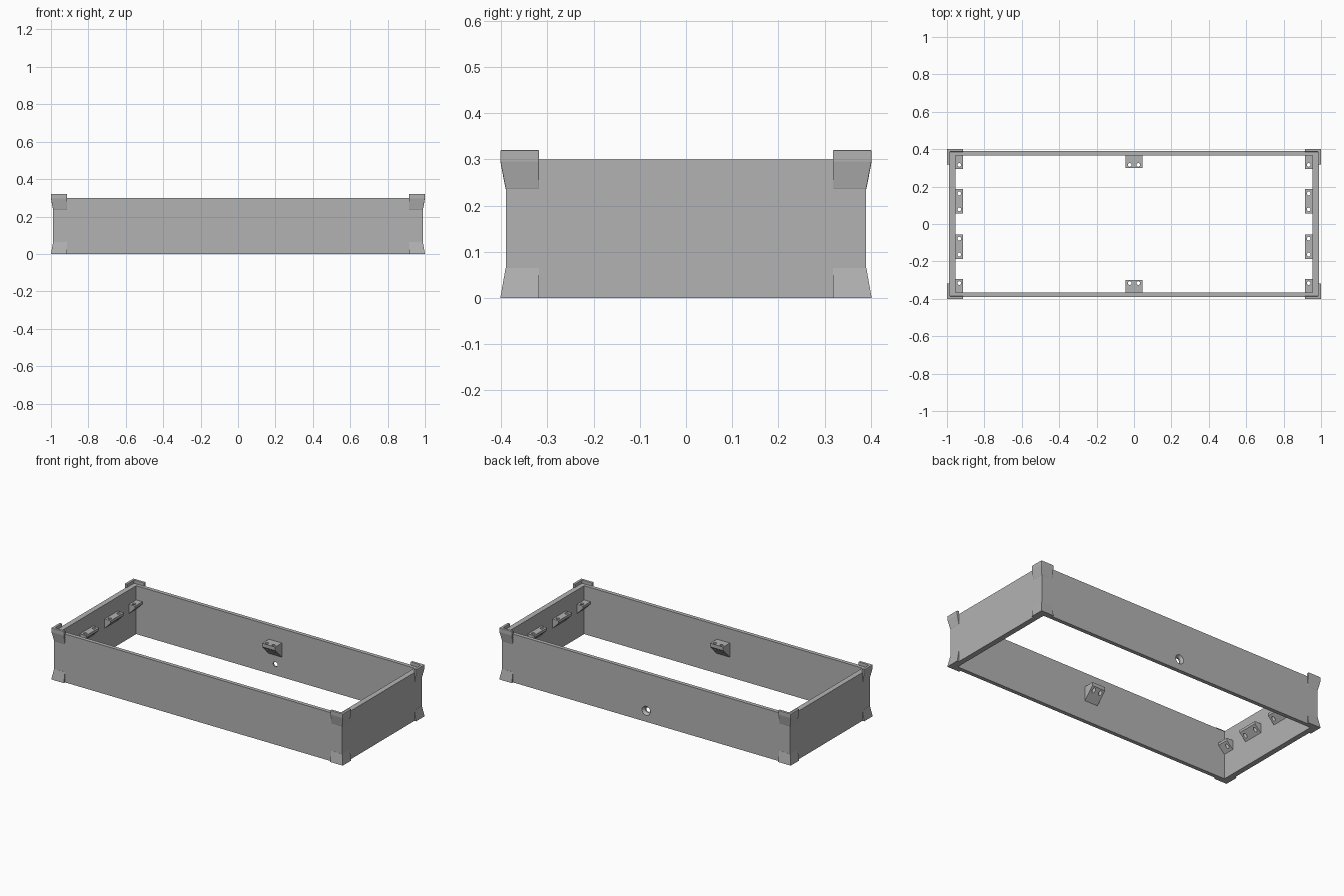
import bpy
import bmesh
from mathutils import Vector

if "Cube" in bpy.data.objects:
    bpy.data.objects.remove(bpy.data.objects["Cube"], do_unlink=True)

OUT_X, OUT_Y = 0.988, 0.39      # outer faces of the walls
IN_X, IN_Y = 0.955, 0.366       # inner faces of the walls
WALL_TOP = 0.30
SHELF_Z = 0.212                 # top of the bracket plates

grey = bpy.data.materials.new("plain grey")
grey.use_nodes = True
grey.diffuse_color = (0.45, 0.45, 0.45, 1)
grey.node_tree.nodes["Principled BSDF"].inputs["Base Color"].default_value = grey.diffuse_color


def loft(name, rings, cyclic=False):
    """Skin a list of equal point rings; cap the ends unless the loft is cyclic."""
    bm = bmesh.new()
    loops = [[bm.verts.new(p) for p in ring] for ring in rings]
    n = len(loops[0])
    pairs = list(zip(loops, loops[1:]))
    if cyclic:
        pairs.append((loops[-1], loops[0]))
    else:
        bm.faces.new(loops[0])
        bm.faces.new(loops[-1])
    for a, b in pairs:
        for i in range(n):
            j = (i + 1) % n
            bm.faces.new((a[i], a[j], b[j], b[i]))
    bmesh.ops.recalc_face_normals(bm, faces=bm.faces)
    mesh = bpy.data.meshes.new(name)
    bm.to_mesh(mesh)
    bm.free()
    obj = bpy.data.objects.new(name, mesh)
    bpy.context.collection.objects.link(obj)
    mesh.materials.append(grey)
    return obj


def apply(obj, mod):
    bpy.context.view_layer.objects.active = obj
    bpy.ops.object.modifier_apply(modifier=mod.name)


def drill(obj, location, r1, r2, depth, rotation=(0, 0, 0)):
    """Cut a round or tapered hole."""
    bpy.ops.mesh.primitive_cone_add(vertices=24, radius1=r1, radius2=r2, depth=depth,
                                    location=location, rotation=rotation)
    cutter = bpy.context.object
    cutter.hide_render = True
    mod = obj.modifiers.new("hole", "BOOLEAN")
    mod.operation = "DIFFERENCE"
    mod.solver = "EXACT"
    mod.object = cutter
    apply(obj, mod)
    bpy.data.objects.remove(cutter, do_unlink=True)


def rectangle(x, y, z):
    return [(-x, -y, z), (x, -y, z), (x, y, z), (-x, y, z)]


# Open frame of four walls
frame = loft("frame_walls", [rectangle(OUT_X, OUT_Y, 0), rectangle(OUT_X, OUT_Y, WALL_TOP),
                             rectangle(IN_X, IN_Y, WALL_TOP), rectangle(IN_X, IN_Y, 0)],
             cyclic=True)

# Countersunk hole low in the back wall
quarter = 1.5708
mid_y = (OUT_Y + IN_Y) / 2
drill(frame, (0, mid_y, 0.068), 0.015, 0.015, 0.1, (quarter, 0, 0))
drill(frame, (0, OUT_Y - 0.006, 0.068), 0.032, 0.014, 0.02, (quarter, 0, 0))


# Flared L-shaped corner guards
def corner(sx, sy, flare, z, inset):
    x0, y0 = 0.914, 0.318
    x1, y1 = OUT_X + flare, OUT_Y + flare
    xi, yi = OUT_X - inset, OUT_Y - inset
    outline = [(x1, y1), (x1, y0), (xi, y0), (xi, yi), (x0, yi), (x0, y1)]
    return [(sx * x, sy * y, z) for x, y in outline]


for sx, side in ((-1, "right"), (1, "left")):
    for sy, end in ((-1, "front"), (1, "back")):
        loft(f"{end}_{side}_foot_guard",
             [corner(sx, sy, 0.012, 0, 0.003), corner(sx, sy, 0.0005, 0.065, 0.003)])
        guard = loft(f"{end}_{side}_top_guard",
                     [corner(sx, sy, 0.0005, 0.235, 0.004), corner(sx, sy, 0.012, 0.295, 0.004),
                      corner(sx, sy, 0.012, 0.32, 0.004)])
        bevel = guard.modifiers.new("soft_edges", "BEVEL")
        bevel.width = 0.003
        bevel.segments = 2
        bevel.limit_method = "ANGLE"
        apply(guard, bevel)


# Wedge brackets: a flat plate on a sloping gusset, drilled from above
def bracket(name, wall, inward, start, end, depth, plate, holes, hole_out):
    along = Vector((abs(inward.y), abs(inward.x), 0))
    up = Vector((0, 0, 1))
    profile = [(-0.004, SHELF_Z), (depth, SHELF_Z), (depth, SHELF_Z - plate),
               (0, SHELF_Z - plate - depth), (-0.004, SHELF_Z - plate - depth)]
    obj = loft(name, [[wall + inward * u + along * v + up * z for u, z in profile]
                      for v in (start, end)])
    for v in holes:
        drill(obj, wall + inward * hole_out + along * v + up * 0.18, 0.01, 0.01, 0.3)


for s, side in ((-1, "front"), (1, "back")):
    bracket(f"{side}_bracket", Vector((0, s * IN_Y, 0)), Vector((0, -s, 0)),
            -0.045, 0.045, 0.066, 0.022, (-0.023, 0.023), 0.05)

for s, side in ((-1, "right"), (1, "left")):
    wall, inward = Vector((s * IN_X, 0, 0)), Vector((-s, 0, 0))
    for t, end in ((-1, "front"), (1, "back")):
        bracket(f"{side}_{end}_middle_bracket", wall, inward, t * 0.056, t * 0.186,
                0.042, 0.016, (t * 0.078, t * 0.163), 0.021)
        bracket(f"{side}_{end}_corner_bracket", wall, inward, t * 0.295, t * 0.37,
                0.042, 0.016, (t * 0.316,), 0.021)
